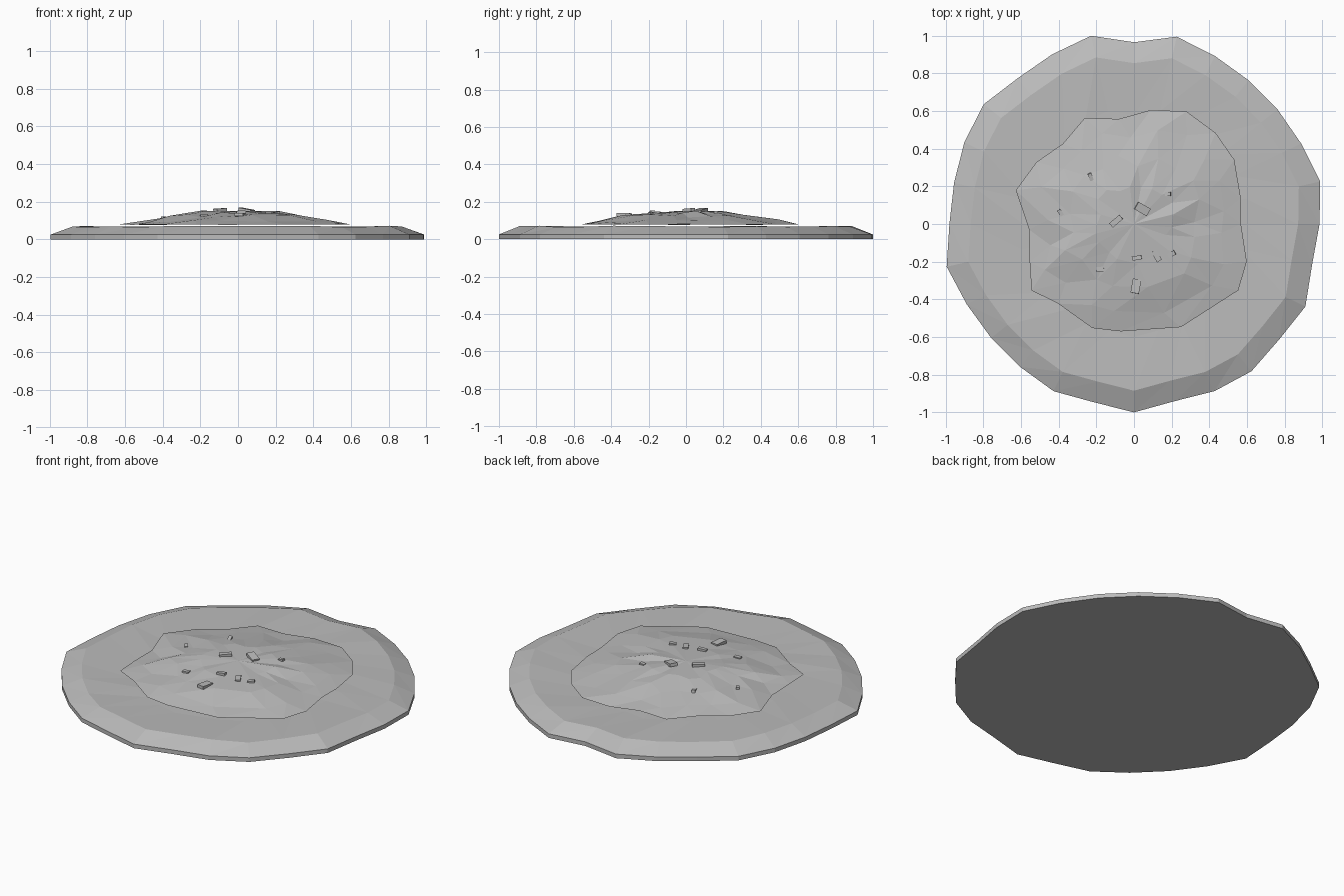
import bpy, bmesh, math, random
from mathutils import Vector, Matrix

random.seed(4)
if "Cube" in bpy.data.objects:
    bpy.data.objects.remove(bpy.data.objects["Cube"])

stone = bpy.data.materials.new("pale grey stone")
stone.use_nodes = True
GREY = (0.5, 0.5, 0.5, 1)
stone.diffuse_color = GREY
stone.node_tree.nodes["Principled BSDF"].inputs["Base Color"].default_value = GREY


def finish(bm, name):
    mesh = bpy.data.meshes.new(name)
    bm.to_mesh(mesh)
    bm.free()
    obj = bpy.data.objects.new(name, mesh)
    bpy.context.collection.objects.link(obj)
    mesh.materials.append(stone)
    return obj


def bridge(bm, outer, inner):
    """Join two rings of equal count with slanted triangles."""
    n = len(outer)
    for i in range(n):
        j = (i + 1) % n
        bm.faces.new((outer[i], outer[j], inner[j]))
        bm.faces.new((outer[i], inner[j], inner[i]))


def fan(bm, ring, top):
    for i in range(len(ring)):
        bm.faces.new((ring[i], ring[(i + 1) % len(ring)], top))


def polar(r, a, z):
    return Vector((r * math.cos(a), r * math.sin(a), z))


# Base slab: irregular rim, bevelled edge, nearly flat top
RIM = [.985, 1.014, .985, .975, .976, .99, 1.02, .965, 1.025, 1, .99, 1.02, 1, .98,
       .98, 1.02, .985, .97, .97, .985, .97, 1, .965, .985, 1, .985, 1.01, .97]
step = math.tau / len(RIM)
bm = bmesh.new()
rings = []
for scale, z, jitter in ((1, 0, 0), (1, .025, 0), (.885, .068, .004), (.6, .064, .003)):
    rings.append([bm.verts.new(polar(r * scale, i * step, z + random.uniform(-jitter, jitter)))
                  for i, r in enumerate(RIM)])
for low, high in zip(rings, rings[1:]):
    bridge(bm, low, high)
fan(bm, rings[-1], bm.verts.new((0, 0, .064)))
bm.faces.new(list(reversed(rings[0])))
finish(bm, "base_slab")

# Central mound: thin shell of twisted facets, just clear of the slab
EDGE = [(.57, .0), (.57, .14), (.53, .34), (.43, .48), (.28, .6), (.09, .61), (-.08, .56),
        (-.26, .56), (-.38, .43), (-.52, .33), (-.63, .18), (-.56, -.03), (-.55, -.2),
        (-.54, -.35), (-.4, -.42), (-.22, -.55), (-.07, -.57), (.25, -.55), (.55, -.35), (.6, -.2)]
bm = bmesh.new()
rings = []
for scale, z, jitter in ((1, .078, .002), (.8, .098, .008), (.58, .124, .009), (.34, .144, .009)):
    twist = Matrix.Rotation((1 - scale) * -.5, 3, 'Z')
    ring = []
    for x, y in EDGE:
        s = scale + random.uniform(-1, 1) * jitter * 4
        ring.append(bm.verts.new(twist @ Vector((x * s, y * s, z + random.uniform(-jitter, jitter)))))
    rings.append(ring)
for low, high in zip(rings, rings[1:]):
    bridge(bm, low, high)
fan(bm, rings[-1], bm.verts.new((0, 0, .15)))
mound = finish(bm, "mound")
bpy.context.view_layer.update()

# Loose rubble blocks half sunk in the mound: x, y, length, width, turn in degrees
RUBBLE = [(.045, .08, .075, .045, -30), (-.095, .015, .07, .03, 40), (.01, -.33, .075, .045, 80),
          (.015, -.18, .05, .022, 10), (.12, -.17, .06, .03, -60), (.2, -.16, .04, .025, 30),
          (-.18, -.24, .04, .025, 5), (-.23, .25, .04, .02, -70), (.18, .16, .03, .022, 0),
          (-.39, .06, .035, .02, -55)]
for i, (x, y, length, width, turn) in enumerate(RUBBLE):
    hit, point, normal, _ = mound.ray_cast(Vector((x, y, 1)), Vector((0, 0, -1)))
    sink = .004 if i < 4 else -.001
    bm = bmesh.new()
    bmesh.ops.create_cube(bm, size=1, matrix=Matrix.Translation((x, y, point.z + sink))
                          @ Matrix.Rotation(math.radians(turn), 4, 'Z')
                          @ Matrix.Rotation(random.uniform(-.2, .2), 4, 'Y')
                          @ Matrix.Diagonal((length, width, .018, 1)))
    finish(bm, f"rubble_block_{i + 1}")
